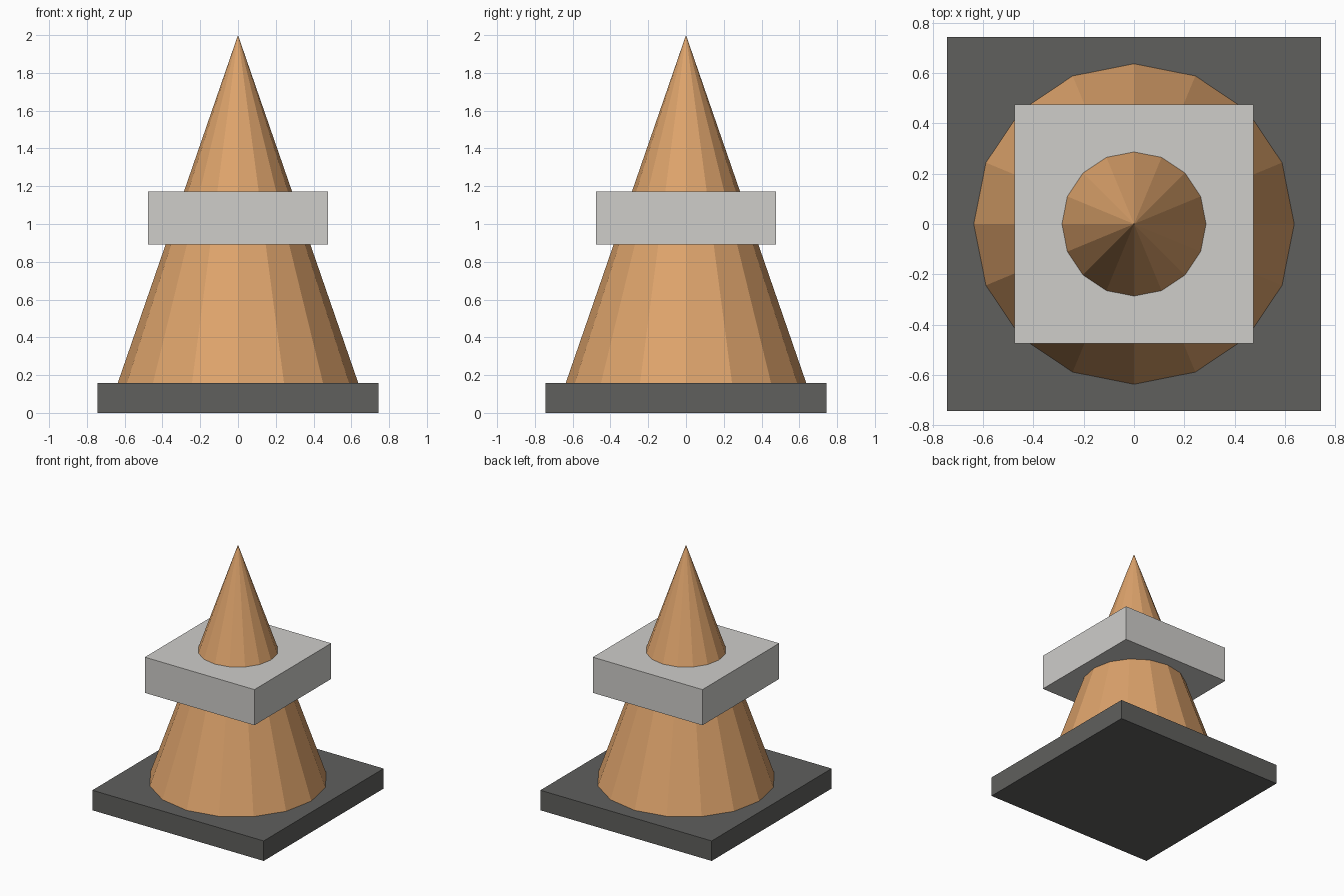
import bpy

if "Cube" in bpy.data.objects:
    bpy.data.objects.remove(bpy.data.objects["Cube"])


def material(name, rgb):
    mat = bpy.data.materials.new(name)
    mat.diffuse_color = (*rgb, 1.0)
    mat.use_nodes = True
    mat.node_tree.nodes["Principled BSDF"].inputs["Base Color"].default_value = mat.diffuse_color
    return mat


def slab(name, half, z0, z1, mat):
    bpy.ops.mesh.primitive_cube_add(size=1, location=(0, 0, (z0 + z1) / 2))
    ob = bpy.context.object
    ob.name = name
    ob.scale = (2 * half, 2 * half, z1 - z0)
    bpy.ops.object.transform_apply(location=False, rotation=False, scale=True)
    ob.data.materials.append(mat)
    return ob


BASE_TOP = 0.157
APEX = 2.0

# Square dark base plate
slab("base_plate", 0.744, 0, BASE_TOP, material("dark_grey", (0.115, 0.115, 0.11)))

# 16-sided flat-shaded cone standing on the plate
bpy.ops.mesh.primitive_cone_add(vertices=16, radius1=0.637, radius2=0,
                                depth=APEX - BASE_TOP,
                                location=(0, 0, (APEX + BASE_TOP) / 2))
cone = bpy.context.object
cone.name = "cone_body"
cone.data.materials.append(material("orange", (0.73, 0.37, 0.15)))

# Square pale band around the middle
slab("square_band", 0.476, 0.891, 1.171, material("pale_grey", (0.62, 0.61, 0.59)))
